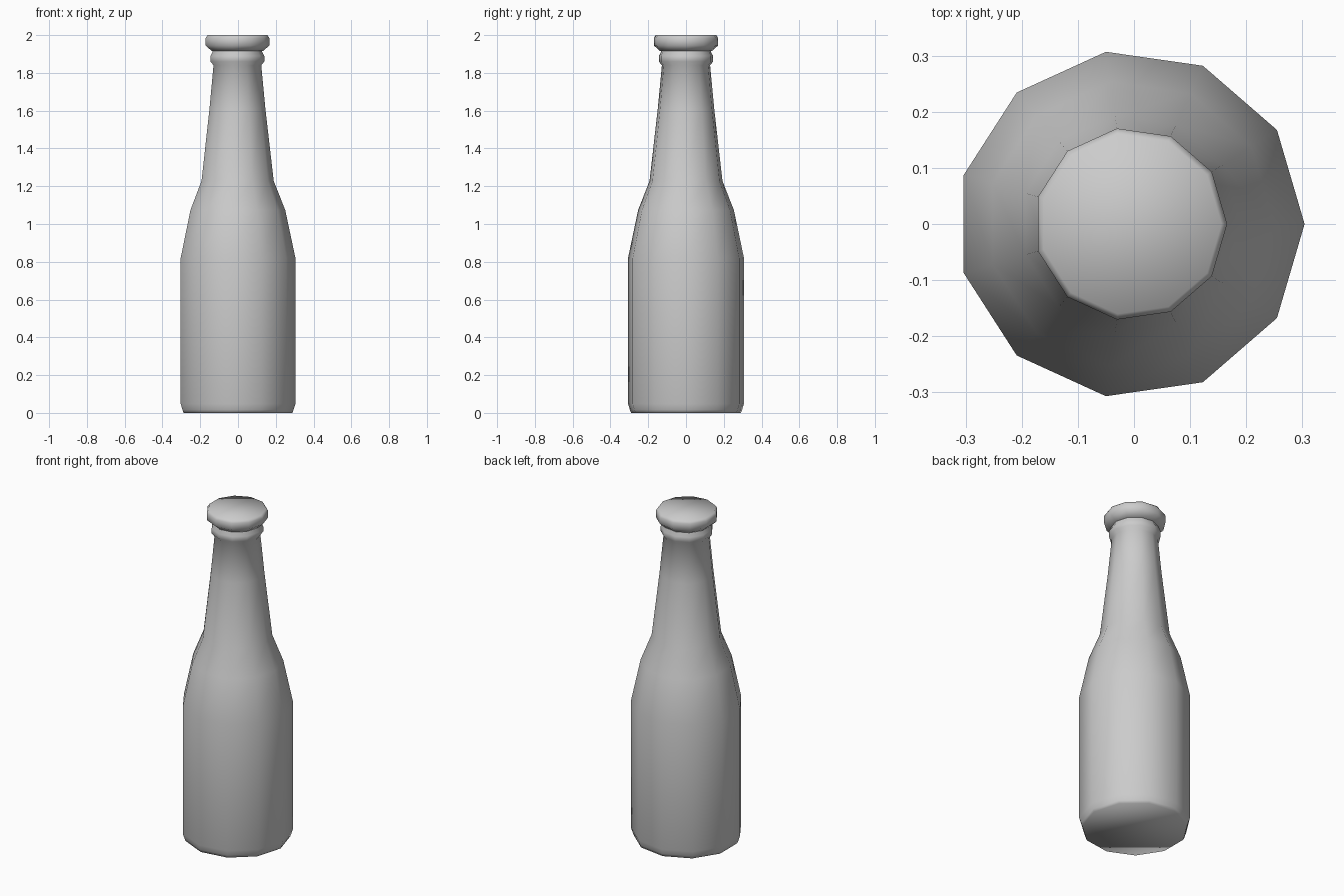
import bpy
import bmesh
from math import cos, sin, tau

cube = bpy.data.objects.get("Cube")
if cube:
    bpy.data.objects.remove(cube)

SIDES = 11
SHIFT = -0.006  # centres the odd-sided outline on x

grey = bpy.data.materials.new("plain grey")
grey.use_nodes = True
grey.diffuse_color = (0.6, 0.6, 0.6, 1)
grey.node_tree.nodes["Principled BSDF"].inputs["Base Color"].default_value = grey.diffuse_color


def lathe(name, profile):
    """Spin (radius, z) points into a closed, smooth-shaded solid."""
    bm = bmesh.new()
    rings = []
    for r, z in profile:
        angles = [tau * i / SIDES for i in range(SIDES)]
        rings.append([bm.verts.new((SHIFT + r * cos(a), r * sin(a), z)) for a in angles])
    for low, high in zip(rings, rings[1:]):
        for i in range(SIDES):
            j = (i + 1) % SIDES
            bm.faces.new((low[i], low[j], high[j], high[i]))
    bm.faces.new(rings[0][::-1])
    bm.faces.new(rings[-1])
    for face in bm.faces:
        face.smooth = True
    mesh = bpy.data.meshes.new(name)
    bm.to_mesh(mesh)
    bm.free()
    mesh.materials.append(grey)
    obj = bpy.data.objects.new(name, mesh)
    bpy.context.collection.objects.link(obj)
    return obj


# Body, shoulder, neck and the ring below the cap
lathe("bottle", [
    (0.294, 0), (0.3, 0.016), (0.31, 0.048), (0.31, 0.82),
    (0.256, 1.074), (0.195, 1.228), (0.151, 1.61), (0.129, 1.84),
    (0.145, 1.86), (0.145, 1.89), (0.134, 1.91), (0.134, 1.93),
])

# Flared cap with a softened top rim
lathe("cap", [
    (0.138, 1.915), (0.172, 1.945), (0.172, 1.985), (0.162, 2.0),
])
